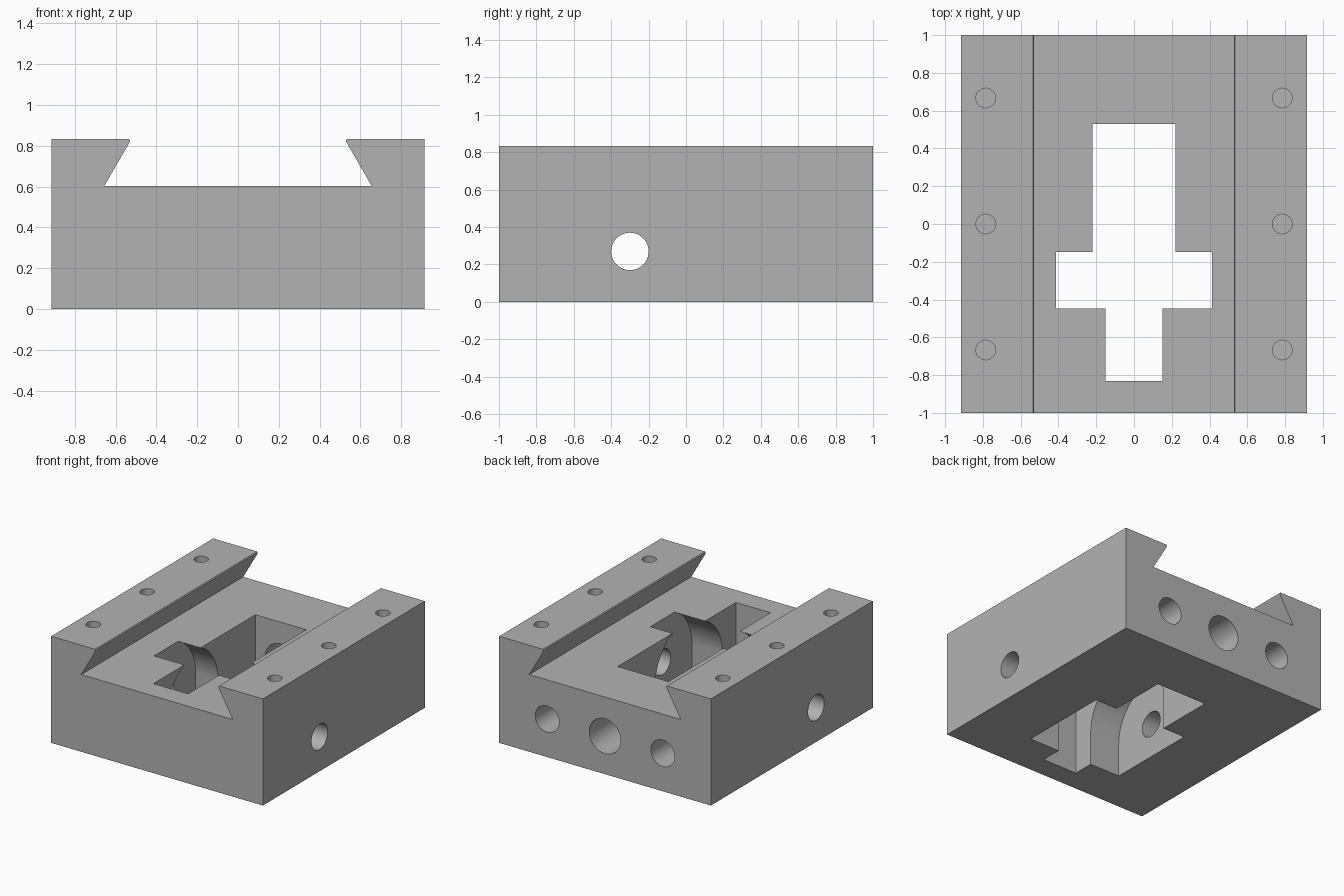
import bpy, bmesh, math
from mathutils import Vector

cube = bpy.data.objects.get("Cube")
if cube:
    bpy.data.objects.remove(cube, do_unlink=True)

# Overall dimensions
W, H, FLOOR = 0.915, 0.833, 0.603
WHEEL_Y, WHEEL_Z, WHEEL_R = -0.298, 0.27, 0.365

metal = bpy.data.materials.new("plain_grey")
metal.use_nodes = True
grey = (0.45, 0.45, 0.45, 1)
metal.diffuse_color = grey
metal.node_tree.nodes["Principled BSDF"].inputs["Base Color"].default_value = grey


def prism(name, profile, axis, start, end):
    """Extrude a 2D profile along an axis; profile uses the other two axes in order."""
    def place(p, d):
        co = list(p)
        co.insert("xyz".index(axis), d)
        return Vector(co)
    bm = bmesh.new()
    face = bm.faces.new([bm.verts.new(place(p, start)) for p in profile])
    made = bmesh.ops.extrude_face_region(bm, geom=[face])["geom"]
    moved = [v for v in made if isinstance(v, bmesh.types.BMVert)]
    bmesh.ops.translate(bm, verts=moved, vec=place((0, 0), end - start))
    bmesh.ops.recalc_face_normals(bm, faces=bm.faces)
    mesh = bpy.data.meshes.new(name)
    bm.to_mesh(mesh)
    bm.free()
    obj = bpy.data.objects.new(name, mesh)
    mesh.materials.append(metal)
    bpy.context.collection.objects.link(obj)
    return obj


def arc(a, b, r, first=0, last=360, steps=48):
    return [(a + r * math.cos(math.radians(first + (last - first) * i / steps)),
             b + r * math.sin(math.radians(first + (last - first) * i / steps)))
            for i in range(steps + 1 if last - first < 360 else steps)]


def rect(a0, a1, b0, b1):
    return [(a0, b0), (a1, b0), (a1, b1), (a0, b1)]


def cut(target, cutter):
    cutter.hide_render = True
    mod = target.modifiers.new("cut", "BOOLEAN")
    mod.operation = "DIFFERENCE"
    mod.solver = "EXACT"
    mod.object = cutter
    bpy.context.view_layer.objects.active = target
    bpy.ops.object.modifier_apply(modifier=mod.name)
    bpy.data.objects.remove(cutter, do_unlink=True)


# Block with a dovetail channel along its length
half = [(W, 0), (W, H), (0.536, H), (0.53, H - 0.006), (0.53, 0.819), (0.655, FLOOR)]
outline = half + [(-x, z) for x, z in reversed(half)]
block = prism("dovetail_block", outline, "y", -1, 1)

# Round-topped wheel pocket, open below and breaking through the channel floor
arch = arc(WHEEL_Y, WHEEL_Z, WHEEL_R, 0, 180)
arch += [(WHEEL_Y - WHEEL_R, -0.1), (WHEEL_Y + WHEEL_R, -0.1)]
cut(block, prism("wheel_pocket", arch, "x", -0.413, 0.413))

# Rear and front arms of the pocket
cut(block, prism("rear_arm", rect(-0.22, 0.22, -0.26, 0.53), "z", -0.1, 0.75))
cut(block, prism("front_arm", rect(-0.15, 0.15, -0.83, -0.32), "z", -0.1, 0.75))

# Axle hole across the block
cut(block, prism("axle_hole", arc(-0.3, WHEEL_Z, 0.1), "x", -1.1, 1.1))

# Rear bores: a large one into the pocket, a blind one each side
cut(block, prism("centre_bore", arc(0, 0.297, 0.136), "y", 0.4, 1.1))
for x in (-0.5, 0.5):
    cut(block, prism("side_bore", arc(x, 0.297, 0.103), "y", 0.4, 1.1))

# Screw holes in the rails
for x in (-0.785, 0.785):
    for y in (-0.667, 0, 0.667):
        cut(block, prism("screw_hole", arc(x, y, 0.052, steps=32), "z", 0.43, 0.95))

# Smooth bores, crisp edges
bpy.ops.object.select_all(action="DESELECT")
block.select_set(True)
bpy.context.view_layer.objects.active = block
bpy.ops.object.shade_smooth_by_angle(angle=math.radians(30))
